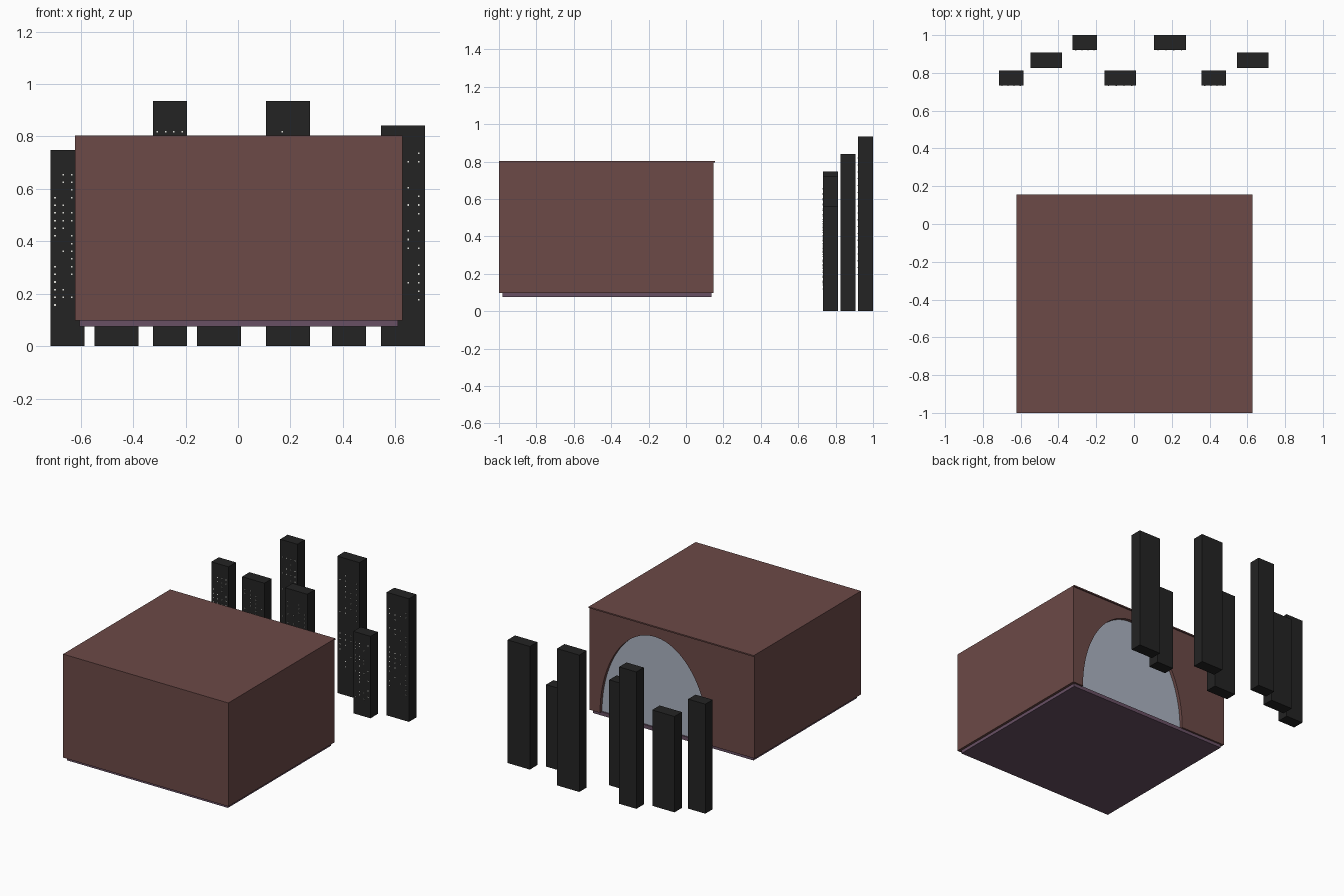
import bpy, bmesh, math, random

if "Cube" in bpy.data.objects:
    bpy.data.objects.remove(bpy.data.objects["Cube"])

random.seed(4)


def material(name, rgb):
    m = bpy.data.materials.new(name)
    m.diffuse_color = (*rgb, 1)
    m.use_nodes = True
    m.node_tree.nodes["Principled BSDF"].inputs["Base Color"].default_value = m.diffuse_color
    return m


BROWN = material("brown wall", (0.150, 0.067, 0.063))
PURPLE = material("purple floor", (0.138, 0.080, 0.127))
GLASS = material("pale glass", (0.413, 0.456, 0.539))
BLACK = material("black tower", (0.017, 0.017, 0.017))
WHITE = material("lit window", (0.85, 0.85, 0.80))


def finish(name, bm, mat):
    bmesh.ops.recalc_face_normals(bm, faces=bm.faces)
    mesh = bpy.data.meshes.new(name)
    bm.to_mesh(mesh)
    bm.free()
    mesh.materials.append(mat)
    ob = bpy.data.objects.new(name, mesh)
    bpy.context.collection.objects.link(ob)
    return ob


def add_box(bm, x, y, z):
    verts = bmesh.ops.create_cube(bm, size=1)["verts"]
    for v in verts:
        v.co = [(a + b) / 2 + c * (b - a) for (a, b), c in zip((x, y, z), v.co)]


def box(name, x, y, z, mat):
    bm = bmesh.new()
    add_box(bm, x, y, z)
    return finish(name, bm, mat)


def extruded_profile(name, points, y0, y1, mat):
    bm = bmesh.new()
    face = bm.faces.new([bm.verts.new((x, y0, z)) for x, z in points])
    out = bmesh.ops.extrude_face_region(bm, geom=[face])
    for g in out["geom"]:
        if isinstance(g, bmesh.types.BMVert):
            g.co.y = y1
    return finish(name, bm, mat)


# Room shell
X0, X1, Y0, Y1, Z0, Z1, T = -0.622, 0.627, -1.0, 0.147, 0.097, 0.795, 0.025
box("floor", (-0.605, 0.61), (-0.98, 0.135), (0.075, 0.10), PURPLE)
box("front_wall", (X0, X1), (Y0, Y0 + T), (Z0, Z1), BROWN)
box("left_wall", (X0, X0 + T), (Y0 + T, Y1 - T), (Z0, Z1), BROWN)
box("right_wall", (X1 - T, X1), (Y0 + T, Y1 - T), (Z0, Z1), BROWN)
box("roof", (X0, X1), (Y0, 0.156), (Z1, 0.804), BROWN)

# Back wall with a tall elliptical arch, and its recessed glass
CX, RX, RZ, N = 0.135, 0.412, 0.63, 48
arch = [(CX - RX * math.cos(math.pi * i / N), Z0 + RZ * math.sin(math.pi * i / N))
        for i in range(N + 1)]
extruded_profile("back_wall", [(X0, Z0)] + arch + [(X1, Z0), (X1, Z1), (X0, Z1)],
                 Y1 - T, Y1, BROWN)
extruded_profile("arched_window_glass", arch, Y1 - T - 0.005, Y1 - T + 0.003, GLASS)

# Towers: left edge, width, front y, height
NARROW, WIDE, DEPTH = 0.130, 0.168, 0.08
towers = [(-0.715, NARROW, 0.733, 0.748), (-0.548, WIDE, 0.827, 0.655),
          (-0.325, NARROW, 0.920, 0.935), (-0.157, WIDE, 0.733, 0.72),
          (0.106, WIDE, 0.920, 0.935), (0.358, NARROW, 0.733, 0.56),
          (0.545, WIDE, 0.827, 0.841)]
for i, (x, w, y, h) in enumerate(towers, 1):
    box(f"tower_{i}", (x, x + w), (y, y + DEPTH), (0, h), BLACK)
    # Scattered lit windows on a grid of four columns
    bm = bmesh.new()
    step = w * 0.245
    for col in range(4):
        for row in range(18):
            if random.random() < 0.6:
                wx = x + w * 0.13 + col * step
                wz = h * (0.21 + 0.665 * row / 17)
                add_box(bm, (wx - 0.003, wx + 0.003), (y - 0.002, y + 0.001),
                        (wz - 0.003, wz + 0.003))
    finish(f"tower_windows_{i}", bm, WHITE)
